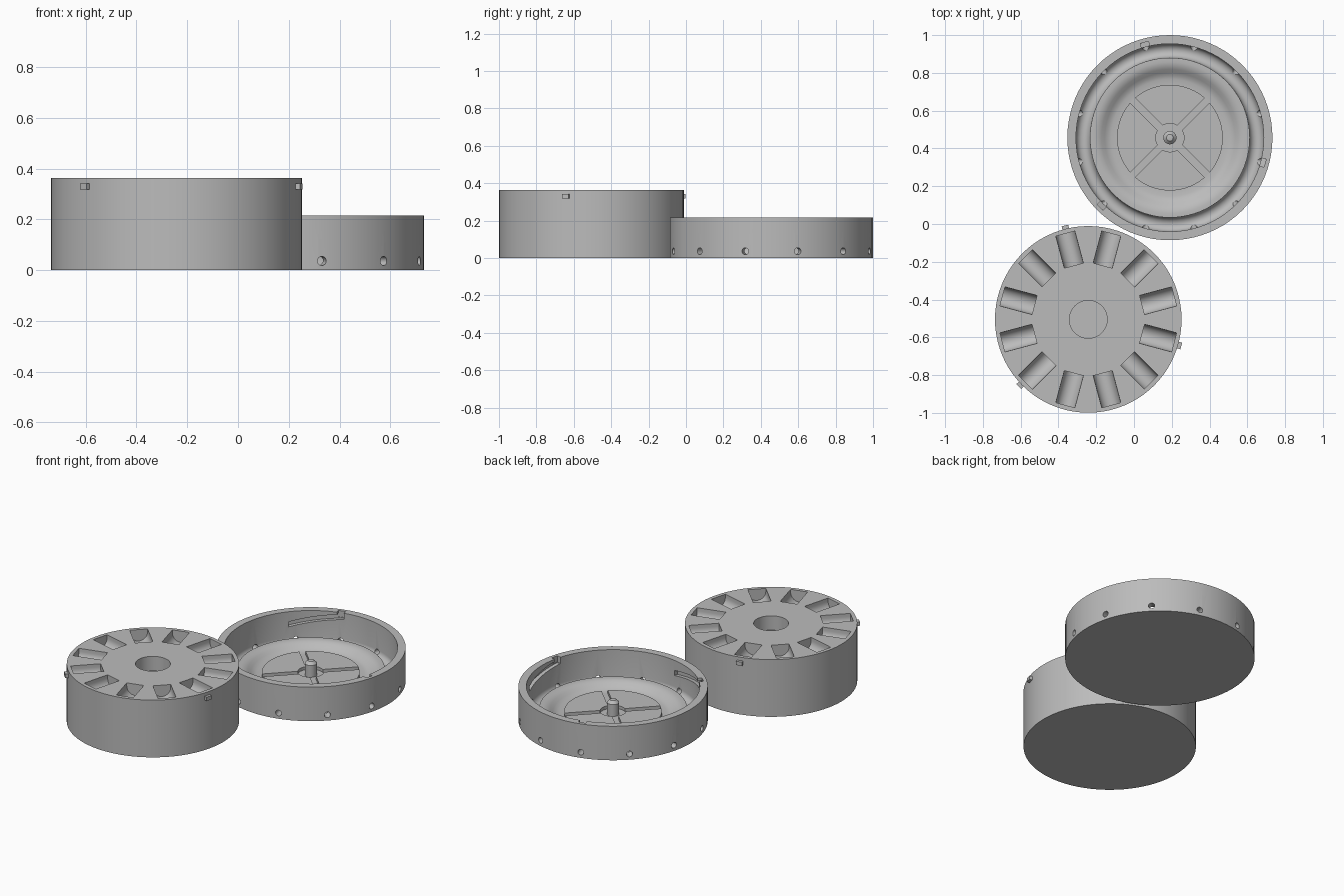
import bpy, bmesh, math
from mathutils import Matrix, Vector

if "Cube" in bpy.data.objects:
    bpy.data.objects.remove(bpy.data.objects["Cube"])

SEG = 80
grey = bpy.data.materials.new("plain grey")
grey.diffuse_color = (0.5, 0.5, 0.5, 1)
grey.use_nodes = True
grey.node_tree.nodes["Principled BSDF"].inputs["Base Color"].default_value = grey.diffuse_color


def make(name, bm, loc=(0, 0, 0)):
    bmesh.ops.remove_doubles(bm, verts=bm.verts, dist=1e-5)
    bmesh.ops.recalc_face_normals(bm, faces=bm.faces)
    me = bpy.data.meshes.new(name)
    bm.to_mesh(me)
    bm.free()
    me.materials.append(grey)
    ob = bpy.data.objects.new(name, me)
    ob.location = loc
    bpy.context.collection.objects.link(ob)
    return ob


def smooth(ob):
    ob.data.shade_smooth()
    ob.data.set_sharp_from_angle(angle=math.radians(30))


def lathe(profile):
    """Revolve (radius, height) points about z."""
    bm = bmesh.new()
    vs = [bm.verts.new((r, 0, z)) for r, z in profile]
    es = [bm.edges.new(p) for p in zip(vs, vs[1:])]
    bmesh.ops.spin(bm, geom=vs + es, cent=(0, 0, 0), axis=(0, 0, 1),
                   angle=math.tau, steps=SEG)
    return bm


def loft(bm, rings):
    """Closed solid through a list of equal-length point rings."""
    vr = [[bm.verts.new(p) for p in ring] for ring in rings]
    n = len(vr[0])
    for a, b in zip(vr, vr[1:]):
        for i in range(n):
            bm.faces.new((a[i], a[(i + 1) % n], b[(i + 1) % n], b[i]))
    bm.faces.new(vr[0])
    bm.faces.new(vr[-1])


def radial_prism(bm, outline, r0, r1, deg):
    """Extrude a (tangent, z) outline from radius r0 to r1 at an angle."""
    rot = Matrix.Rotation(math.radians(deg), 3, 'Z')
    loft(bm, [[rot @ Vector((r, t, z)) for t, z in outline] for r in (r0, r1)])


def box(w, z0, z1):
    return [(-w / 2, z0), (w / 2, z0), (w / 2, z1), (-w / 2, z1)]


def arc(cx, cz, r, a0, a1, n):
    return [(cx + r * math.cos(math.radians(a0 + (a1 - a0) * i / n)),
             cz + r * math.sin(math.radians(a0 + (a1 - a0) * i / n)))
            for i in range(n + 1)]


def cut(ob, bm):
    cutter = make("cutter", bm, ob.location)
    cutter.hide_render = True
    mod = ob.modifiers.new("cut", 'BOOLEAN')
    mod.operation, mod.solver, mod.object = 'DIFFERENCE', 'EXACT', cutter
    bpy.context.view_layer.update()
    dg = bpy.context.evaluated_depsgraph_get()
    me = bpy.data.meshes.new_from_object(ob.evaluated_get(dg))
    ob.modifiers.clear()
    ob.data = me
    bpy.data.objects.remove(cutter)


TWELVE = [15 + 30 * k for k in range(12)]
LOCKS = [105, 225, 345]

# Drum with a round socket in the middle of its top
DRUM = (-0.242, -0.505, 0)
TOP, DR = 0.362, 0.494
drum = make("drum", lathe([(0, 0), (DR, 0), (DR, TOP), (0.1, TOP),
                           (0.1, TOP - 0.09), (0, TOP - 0.09)]), DRUM)

# Round-bottomed pockets around the drum top
bm = bmesh.new()
u_shape = ([(-0.052, TOP + 0.03)] + arc(0, TOP - 0.02, 0.052, 180, 360, 14)
           + [(0.052, TOP + 0.03)])
for a in TWELVE:
    radial_prism(bm, u_shape, 0.295, 0.47, a)
cut(drum, bm)
smooth(drum)

# Locking lugs on the drum side
bm = bmesh.new()
for a in LOCKS:
    radial_prism(bm, box(0.036, 0.317, 0.341), DR - 0.02, DR + 0.018, a - 1)
make("locking_lugs", bm, DRUM)

# Dish: outer wall, outer channel, ridge, sloped trough and centre disc
DISH = (0.19, 0.457, 0)
RIM = 0.215
profile = [(0, 0), (0.543, 0), (0.543, RIM), (0.497, RIM)]
profile += arc(0.46, 0.05, 0.037, 0, -180, 14)
profile += [(0.423, 0.08), (0.40, 0.081), (0.38, 0.077), (0.362, 0.068),
            (0.345, 0.055), (0.328, 0.045), (0.31, 0.04), (0.28, 0.039),
            (0.28, 0.06), (0, 0.06)]
dish = make("dish", lathe(profile), DISH)

# Drain holes through the wall
bm = bmesh.new()
for a in TWELVE:
    radial_prism(bm, arc(0, 0.036, 0.018, 0, 345, 23), 0.465, 0.6, a)
cut(dish, bm)

# Crossed channels and hub recess in the centre disc
for a in (45, 135):
    bm = bmesh.new()
    radial_prism(bm, box(0.036, 0.0405, 0.1), -0.29, 0.29, a)
    cut(dish, bm)
cut(dish, lathe([(0, 0.0405), (0.075, 0.0405), (0.075, 0.12), (0, 0.12)]))

# Sloping lock slots on the inner wall, with entries open at the rim
bm = bmesh.new()
for a in LOCKS:
    rings = []
    for i in range(13):
        t = math.radians(a - 2 + 37 * i / 12)
        z = 0.19 - 0.055 * i / 12
        rings.append([(r * math.cos(t), r * math.sin(t), z + h) for r, h in
                      ((0.45, -0.016), (0.52, -0.016), (0.52, 0.016), (0.45, 0.016))])
    loft(bm, rings)
cut(dish, bm)
bm = bmesh.new()
for a in LOCKS:
    radial_prism(bm, box(0.044, 0.176, 0.26), 0.45, 0.522, a)
cut(dish, bm)
smooth(dish)

# Centre pin with tapered tip
pin = make("centre_pin", lathe([(0, 0.03), (0.035, 0.03), (0.035, 0.115),
                                (0.018, 0.132), (0, 0.135)]), DISH)
smooth(pin)
